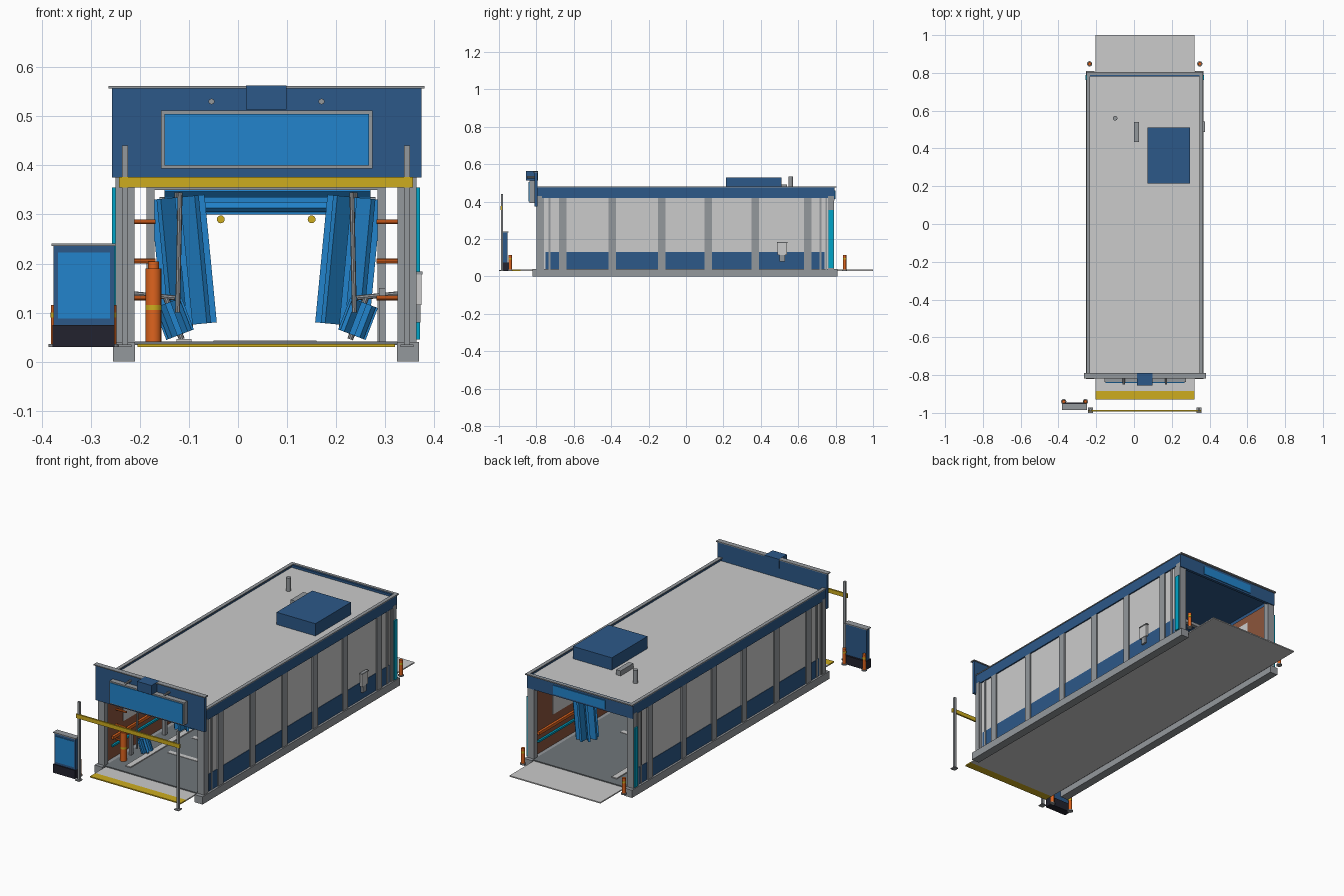
import bpy, math
from mathutils import Vector, Matrix


def mat(name, r, g, b):
    m = bpy.data.materials.new(name)
    lin = [((c / 255 + 0.055) / 1.055) ** 2.4 if c > 10 else c / 3294 for c in (r, g, b)]
    m.diffuse_color = (*lin, 1)
    return m


NAVY = mat("navy blue", 44, 88, 136)
BLUE = mat("bright blue", 34, 132, 204)
GREY = mat("steel grey", 148, 152, 156)
LIGHT = mat("light grey", 203, 203, 203)
FLOOR = mat("floor grey", 112, 118, 122)
YELLOW = mat("yellow", 205, 172, 30)
ORANGE = mat("orange", 222, 100, 30)
BLACK = mat("black", 34, 34, 46)
CYAN = mat("cyan", 0, 165, 200)
BROWN = mat("brown", 140, 85, 60)

CX = 0.057            # centre line of the tunnel
SIDES = (-1, 1)


def box(name, x, y, z, m):
    """Box from three (min, max) ranges."""
    lo, hi = zip(*[sorted(r) for r in (x, y, z)])
    v = [(a, b, c) for a in (lo[0], hi[0]) for b in (lo[1], hi[1]) for c in (lo[2], hi[2])]
    f = [(0, 1, 3, 2), (4, 6, 7, 5), (0, 4, 5, 1), (2, 3, 7, 6), (0, 2, 6, 4), (1, 5, 7, 3)]
    me = bpy.data.meshes.new(name)
    me.from_pydata(v, [], f)
    me.materials.append(m)
    ob = bpy.data.objects.new(name, me)
    bpy.context.collection.objects.link(ob)
    return ob


def rod(name, a, b, r, m, n=16):
    """Cylinder between two points."""
    a, b = Vector(a), Vector(b)
    bpy.ops.mesh.primitive_cylinder_add(vertices=n, radius=r, depth=(b - a).length)
    ob = bpy.context.object
    ob.name = name
    ob.data.transform(Matrix.Translation((a + b) / 2) @ (b - a).to_track_quat('Z', 'Y').to_matrix().to_4x4())
    ob.data.materials.append(m)
    bpy.ops.object.shade_smooth_by_angle()
    return ob


def brush(name, a, b, r, blades=4):
    """Roller brush: flat blades crossed around a shaft."""
    a, b = Vector(a), Vector(b)
    h = (b - a).length / 2
    base = Matrix.Translation((a + b) / 2) @ (b - a).to_track_quat('Z', 'Y').to_matrix().to_4x4()
    for i in range(blades):
        ob = box(name, (-r, r), (-0.006, 0.006), (-h, h), BLUE)
        ob.data.transform(base @ Matrix.Rotation(math.pi * i / blades, 4, 'Z'))
    rod(name + "_shaft", a + (a - b).normalized() * 0.01, b + (b - a).normalized() * 0.01, 0.006, GREY, 10)


def sx(s, a, b):
    """x range at distances a..b from the centre line on side s."""
    return (CX + s * a, CX + s * b)


# Floor, ramps and foundation beams
box("ramp_plate", (-0.205, 0.32), (-0.885, 1.0), (0.03, 0.036), LIGHT)
box("ramp_edge", (-0.205, 0.32), (-0.93, -0.885), (0.03, 0.036), YELLOW)
box("floor", (-0.21, 0.325), (-0.8, 0.8), (0.034, 0.041), FLOOR)
for y in (-0.5, -0.3, 0.0, 0.3):
    box("floor_grate", (-0.05, 0.16), (y - 0.012, y + 0.012), (0.041, 0.043), LIGHT)
box("conveyor", (-0.125, -0.095), (-0.75, 0.75), (0.041, 0.046), LIGHT)

# Long side walls
COLUMNS = (-0.66, -0.395, -0.13, 0.12, 0.37, 0.65)
for s in SIDES:
    box("foundation_beam", sx(s, 0.267, 0.312), (-0.82, 0.81), (0, 0.04), GREY)
    box("wall_panel", sx(s, 0.292, 0.299), (-0.77, 0.76), (0.04, 0.42), LIGHT)
    box("wall_skirt", sx(s, 0.297, 0.301), (-0.75, 0.74), (0.04, 0.13), NAVY)
    box("inner_wall", sx(s, 0.287, 0.292), (-0.77, 0.76), (0.04, 0.42), BROWN)
    for a, b in zip(COLUMNS, COLUMNS[1:]):
        box("inner_window", sx(s, 0.284, 0.287), (a + 0.04, b - 0.04), (0.2, 0.38), LIGHT)
    for y in COLUMNS:
        box("wall_column", sx(s, 0.29, 0.306), (y - 0.02, y + 0.02), (0.04, 0.42), GREY)
    for y in (-0.765, -0.73, 0.72, 0.75):
        box("thin_post", sx(s, 0.29, 0.304), (y - 0.005, y + 0.005), (0.04, 0.42), GREY)
    for y in (-0.785, 0.775):
        box("corner_column", sx(s, 0.268, 0.307), (y - 0.015, y + 0.015), (0.035, 0.43), GREY)
    box("end_light_strip", sx(s, 0.305, 0.314), (0.762, 0.788), (0.045, 0.355), CYAN)
    box("side_fascia", sx(s, 0.294, 0.306), (-0.8, 0.79), (0.42, 0.478), NAVY)
    box("side_coping", sx(s, 0.29, 0.309), (-0.8, 0.8), (0.476, 0.481), GREY)
    # Guide rails along the inside
    box("orange_rail", sx(s, 0.272, 0.284), (-0.72, 0.74), (0.145, 0.16), ORANGE)
    box("cyan_rail", sx(s, 0.274, 0.284), (-0.72, 0.74), (0.105, 0.115), CYAN)

# Roof and rear fascia
box("roof", sx(1, -0.295, 0.295), (-0.79, 0.78), (0.455, 0.466), LIGHT)
box("ceiling", sx(1, -0.292, 0.292), (-0.79, 0.78), (0.44, 0.455), NAVY)
box("rear_fascia", sx(1, -0.306, 0.306), (0.78, 0.795), (0.405, 0.478), NAVY)
box("rear_coping", sx(1, -0.309, 0.309), (0.79, 0.805), (0.475, 0.481), GREY)
box("rear_sign", (-0.09, 0.21), (0.795, 0.799), (0.415, 0.46), BLUE)
box("roof_unit", (0.072, 0.297), (0.215, 0.51), (0.466, 0.53), NAVY)
box("roof_duct", (0.0, 0.026), (0.435, 0.54), (0.466, 0.492), GREY)
rod("roof_pipe", (-0.1, 0.56, 0.46), (-0.1, 0.56, 0.535), 0.012, GREY)

# Front sign board
box("front_board", (-0.257, 0.374), (-0.81, -0.795), (0.375, 0.558), NAVY)
box("front_coping", (-0.264, 0.38), (-0.817, -0.79), (0.557, 0.562), GREY)
box("sign_frame", (-0.157, 0.274), (-0.837, -0.81), (0.394, 0.512), GREY)
box("sign_face", (-0.15, 0.267), (-0.841, -0.837), (0.4, 0.505), BLUE)
box("sign_box", (0.016, 0.099), (-0.856, -0.79), (0.514, 0.563), NAVY)
for x in (-0.054, 0.17):
    rod("sign_lamp", (x, -0.81, 0.53), (x, -0.85, 0.53), 0.006, GREY, 10)

# Height bar in front of the entrance
for x in (-0.23, 0.344):
    box("height_post", (x - 0.006, x + 0.006), (-0.99, -0.978), (0.03, 0.44), GREY)
    box("post_foot", (x - 0.013, x + 0.013), (-1.0, -0.972), (0.03, 0.035), GREY)
box("height_bar", (-0.242, 0.356), (-0.993, -0.984), (0.355, 0.376), YELLOW)

# Payment kiosk
box("kiosk_base", (-0.378, -0.252), (-0.986, -0.945), (0.03, 0.075), BLACK)
box("kiosk_body", (-0.376, -0.252), (-0.98, -0.955), (0.075, 0.236), NAVY)
box("kiosk_screen", (-0.367, -0.261), (-0.983, -0.98), (0.088, 0.222), BLUE)
box("kiosk_cap", (-0.38, -0.25), (-0.984, -0.95), (0.236, 0.241), GREY)

# Safety bollards
for x, y in ((-0.372, -0.94), (-0.257, -0.94), (-0.235, 0.848), (0.348, 0.848)):
    rod("bollard", (x, y, 0.036), (x, y, 0.115), 0.009, ORANGE)
    rod("bollard_band", (x, y, 0.09), (x, y, 0.1), 0.0095, YELLOW)
    rod("bollard_foot", (x, y, 0.03), (x, y, 0.036), 0.014, GREY)

# Side control box
box("control_box", (0.362, 0.374), (0.49, 0.54), (0.115, 0.18), LIGHT)
box("control_box_lid", (0.36, 0.376), (0.487, 0.543), (0.178, 0.184), GREY)
box("control_box_foot", (0.362, 0.372), (0.5, 0.53), (0.08, 0.115), GREY)

# Washing machinery: gantries, side rollers, top rollers, wheel brushes
for y in (-0.35, 0.1, 0.45):
    for s in SIDES:
        x = CX + s * 0.235
        box("gantry_leg", (x - 0.008, x + 0.008), (y - 0.01, y + 0.01), (0.041, 0.36), GREY)
        brush("side_roller", (CX + s * 0.155, y + 0.06, 0.075), (CX + s * 0.18, y + 0.06, 0.335), 0.055)
    box("gantry_beam", sx(1, -0.243, 0.243), (y - 0.01, y + 0.01), (0.35, 0.366), GREY)
for y in (-0.2, 0.25):
    brush("top_roller", (-0.15, y, 0.33), (0.27, y, 0.33), 0.03)
    for x in (-0.035, 0.15):
        rod("roller_motor", (x, y - 0.04, 0.29), (x, y + 0.02, 0.29), 0.008, YELLOW)
for s in SIDES:
    x = CX + s * 0.175
    brush("wheel_brush", (x, -0.58, 0.055), (x + s * 0.025, -0.58, 0.12), 0.03)
    rod("wheel_arm", (x + s * 0.01, -0.58, 0.13), (CX + s * 0.285, -0.58, 0.14), 0.005, GREY, 8)
    rod("spray_pipe", (CX + s * 0.18, -0.66, 0.1), (CX + s * 0.175, -0.66, 0.345), 0.005, GREY, 8)
    box("pump_post", sx(s, 0.23, 0.243), (-0.635, -0.615), (0.041, 0.15), GREY)
    for z in (0.13, 0.205, 0.285):
        rod("spray_nozzle", (CX + s * 0.29, -0.68, z), (CX + s * 0.225, -0.68, z), 0.005, ORANGE, 8)
rod("foam_tank", (-0.172, -0.7, 0.041), (-0.172, -0.7, 0.19), 0.016, ORANGE)
rod("foam_tank_top", (-0.172, -0.7, 0.19), (-0.172, -0.7, 0.204), 0.011, ORANGE)
rod("foam_tank_band", (-0.172, -0.7, 0.105), (-0.172, -0.7, 0.115), 0.0165, YELLOW)
